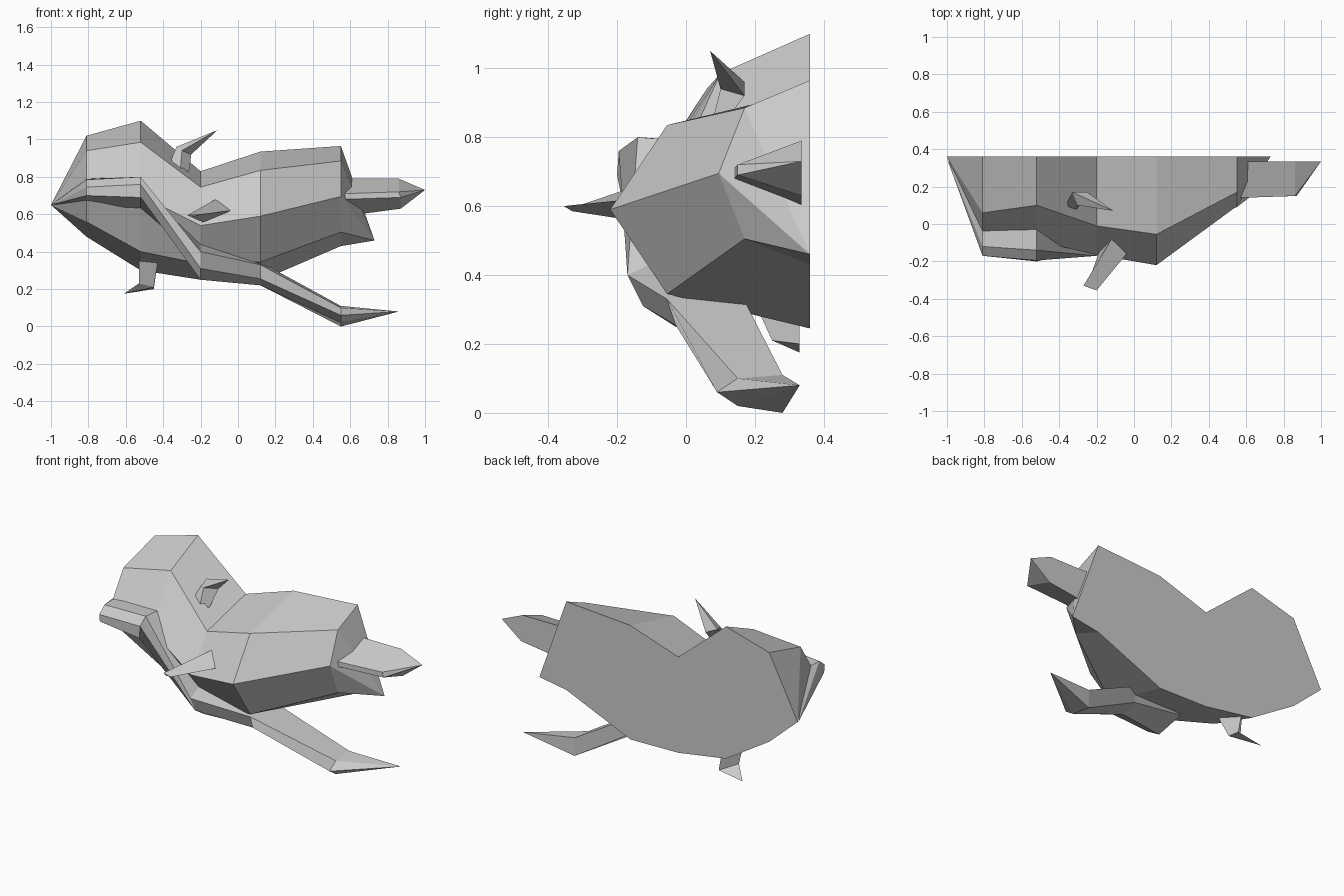
import bpy, bmesh


def loft(name, rings):
    """Skin a row of equal-sized rings; a one-point ring makes a pointed end."""
    bm = bmesh.new()
    rows = [[bm.verts.new(p) for p in ring] for ring in rings]
    for a, b in zip(rows, rows[1:]):
        n = max(len(a), len(b))
        for i in range(n):
            j = (i + 1) % n
            if len(a) == 1:
                bm.faces.new((a[0], b[i], b[j]))
            elif len(b) == 1:
                bm.faces.new((a[i], b[0], a[j]))
            else:
                bm.faces.new((a[i], b[i], b[j], a[j]))
    for end in (rows[0], rows[-1]):
        if len(end) > 2:
            bm.faces.new(end)
    bmesh.ops.recalc_face_normals(bm, faces=bm.faces)
    mesh = bpy.data.meshes.new(name)
    bm.to_mesh(mesh)
    bm.free()
    obj = bpy.data.objects.new(name, mesh)
    bpy.context.collection.objects.link(obj)
    return obj


def at_x(x, *yz):
    return [(x, y, z) for y, z in yz]


# faceted body, cut flat along the back
BACK = 0.36
loft("body", [
    [(-1, BACK, 0.65)],
    at_x(-0.81, (BACK, 1.02), (0.06, 0.94), (-0.07, 0.74), (0.05, 0.56), (BACK, 0.48)),
    at_x(-0.52, (BACK, 1.10), (0.10, 0.985), (-0.09, 0.70), (0.05, 0.40), (BACK, 0.30)),
    at_x(-0.20, (BACK, 0.83), (-0.01, 0.745), (-0.165, 0.54), (-0.01, 0.335), (BACK, 0.25)),
    at_x(0.12, (BACK, 0.935), (-0.055, 0.835), (-0.22, 0.59), (-0.055, 0.345), (BACK, 0.245)),
    at_x(0.55, (BACK, 0.965), (0.17, 0.885), (0.095, 0.695), (0.17, 0.505), (BACK, 0.43)),
    [(0.73, BACK, 0.46)],
])

# long band wrapping the front and trailing to the ground
loft("trailing_band", [
    [(-1, 0.35, 0.65)],
    at_x(-0.81, (0.0, 0.79), (-0.12, 0.785), (-0.17, 0.745), (-0.165, 0.70), (0.0, 0.67)),
    at_x(-0.52, (-0.02, 0.79), (-0.14, 0.80), (-0.195, 0.76), (-0.20, 0.69), (0.0, 0.61)),
    at_x(-0.20, (0.0, 0.48), (-0.17, 0.40), (-0.125, 0.31), (-0.03, 0.25), (0.15, 0.29)),
    at_x(0.12, (0.16, 0.345), (-0.055, 0.33), (-0.03, 0.255), (0.05, 0.22), (0.15, 0.25)),
    at_x(0.55, (0.28, 0.11), (0.15, 0.10), (0.09, 0.06), (0.15, 0.02), (0.28, 0.0)),
    [(0.86, 0.33, 0.08)],
])

# rear fin
loft("rear_fin", [
    at_x(0.57, (0.335, 0.79), (0.14, 0.71), (0.14, 0.68), (0.335, 0.59)),
    [(0.86, 0.335, 0.79), (0.86, 0.15, 0.72), (0.87, 0.15, 0.69), (0.87, 0.335, 0.63)],
    [(1.0, 0.335, 0.73)],
])

# curved upper horn
loft("upper_horn", [
    [(-0.45, -0.04, 0.68), (-0.43, -0.12, 0.64), (-0.39, -0.06, 0.58)],
    [(-0.37, 0.09, 0.86), (-0.31, 0.07, 0.82), (-0.26, 0.11, 0.84)],
    [(-0.33, 0.17, 0.96), (-0.30, 0.10, 0.94), (-0.25, 0.17, 0.92)],
    [(-0.11, 0.07, 1.05)],
])

# small side fin
loft("side_fin", [
    [(-0.04, -0.16, 0.62), (-0.12, -0.08, 0.68), (-0.17, -0.10, 0.55)],
    [(-0.20, -0.355, 0.60), (-0.27, -0.33, 0.595), (-0.25, -0.33, 0.585)],
])

# lower foot
loft("lower_foot", [
    [(-0.47, -0.04, 0.60)],
    [(-0.50, 0.04, 0.41), (-0.46, 0.03, 0.41), (-0.46, 0.12, 0.42)],
    [(-0.53, 0.20, 0.35), (-0.43, 0.19, 0.34), (-0.48, 0.33, 0.36)],
    [(-0.53, 0.25, 0.23), (-0.45, 0.25, 0.21), (-0.45, 0.33, 0.20)],
    [(-0.61, 0.33, 0.175)],
])
